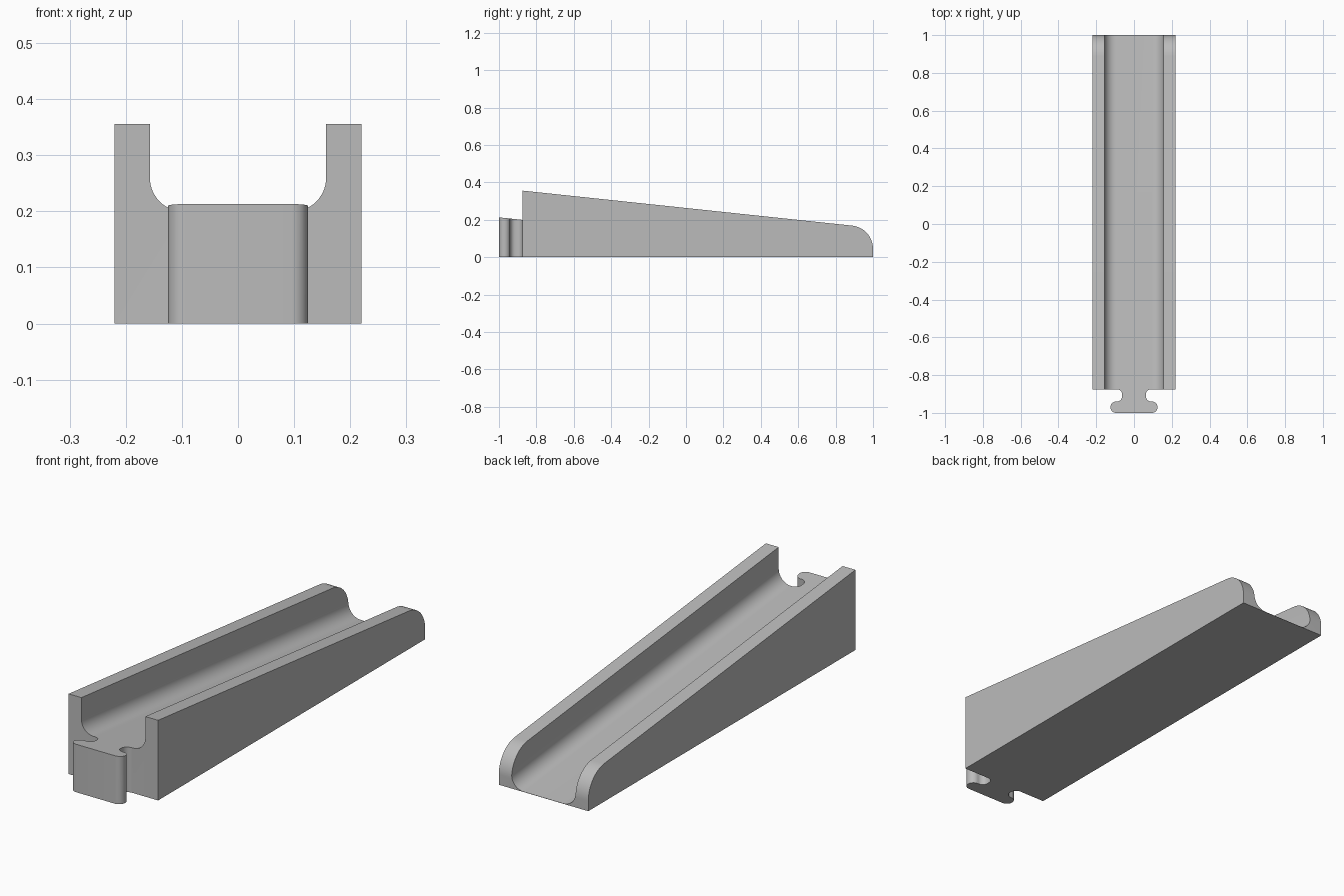
import bpy, bmesh, math

if "Cube" in bpy.data.objects:
    bpy.data.objects.remove(bpy.data.objects["Cube"])

SLOPE = 0.106


def floor_z(y):
    """Height of the sloping channel floor."""
    return 0.001 + SLOPE * (1 - y)


def arc(cx, cy, r, a0, a1, n=10):
    return [(cx + r * math.cos(math.radians(a0 + (a1 - a0) * i / n)),
             cy + r * math.sin(math.radians(a0 + (a1 - a0) * i / n)))
            for i in range(n + 1)]


def loft(name, rings):
    """Closed solid through rings of equal point count."""
    bm = bmesh.new()
    loops = [[bm.verts.new(p) for p in ring] for ring in rings]
    n = len(loops[0])
    for a, b in zip(loops, loops[1:]):
        for i in range(n):
            j = (i + 1) % n
            bm.faces.new((a[i], a[j], b[j], b[i]))
    bm.faces.new(loops[0][::-1])
    bm.faces.new(loops[-1])
    bmesh.ops.remove_doubles(bm, verts=bm.verts, dist=1e-5)
    bmesh.ops.recalc_face_normals(bm, faces=bm.faces)
    mesh = bpy.data.meshes.new(name)
    bm.to_mesh(mesh)
    bm.free()
    ob = bpy.data.objects.new(name, mesh)
    bpy.context.collection.objects.link(ob)
    return ob


def cut(target, cutter, op):
    cutter.hide_render = True
    mod = target.modifiers.new(op, 'BOOLEAN')
    mod.operation, mod.solver, mod.object = op, 'EXACT', cutter
    bpy.context.view_layer.objects.active = target
    bpy.ops.object.modifier_apply(modifier=mod.name)
    bpy.data.objects.remove(cutter)


# plan outline: rail body with a T-shaped connector at the front
half = (arc(0.095, -0.97, 0.03, -90, 90, 16)
        + arc(0.091, -0.912, 0.028, 270, 180)
        + arc(0.091, -0.903, 0.028, 180, 90)
        + [(0.22, -0.875), (0.22, 1.2)])
plan = half + [(-x, y) for x, y in reversed(half)]
rail = loft("ramp_rail", [[(x, y, z) for x, y in plan] for z in (-0.1, 0.6)])

# side profile: sloping top with a rounded nose at the back
tilt = math.degrees(math.atan(SLOPE))
side = ([(-1.1, 0), (-1.1, 0.356 + SLOPE * 0.225)]
        + arc(0.875, 0.0445, 0.125, 90 - tilt, 0, 20) + [(1, 0)])
profile = loft("side_profile", [[(x, y, z) for y, z in side] for x in (-0.3, 0.3)])
cut(rail, profile, 'INTERSECT')

# channel with filleted floor corners; the floor runs flat over the connector
fillet = arc(0.097, 0.06, 0.06, -90, 0, 14)
right = fillet + [(0.157, None)]
section = right + [(-x, z) for x, z in reversed(right)]


def ring(y, rounded):
    return [(x, y, 0.7 if z is None else floor_z(y) + z * rounded)
            for x, z in section]


channel = loft("channel_cutter", [ring(-1.1, 0), ring(-0.908, 0),
                                  ring(-0.908, 1), ring(1.1, 1)])
cut(rail, channel, 'DIFFERENCE')

# plain grey finish
grey = bpy.data.materials.new("grey")
grey.diffuse_color = (0.5, 0.5, 0.5, 1)
grey.use_nodes = True
grey.node_tree.nodes["Principled BSDF"].inputs["Base Color"].default_value = grey.diffuse_color
rail.data.materials.clear()
rail.data.materials.append(grey)
for p in rail.data.polygons:
    p.material_index = 0
bpy.ops.object.select_all(action='DESELECT')
rail.select_set(True)
bpy.context.view_layer.objects.active = rail
bpy.ops.object.shade_smooth_by_angle(angle=math.radians(30))
